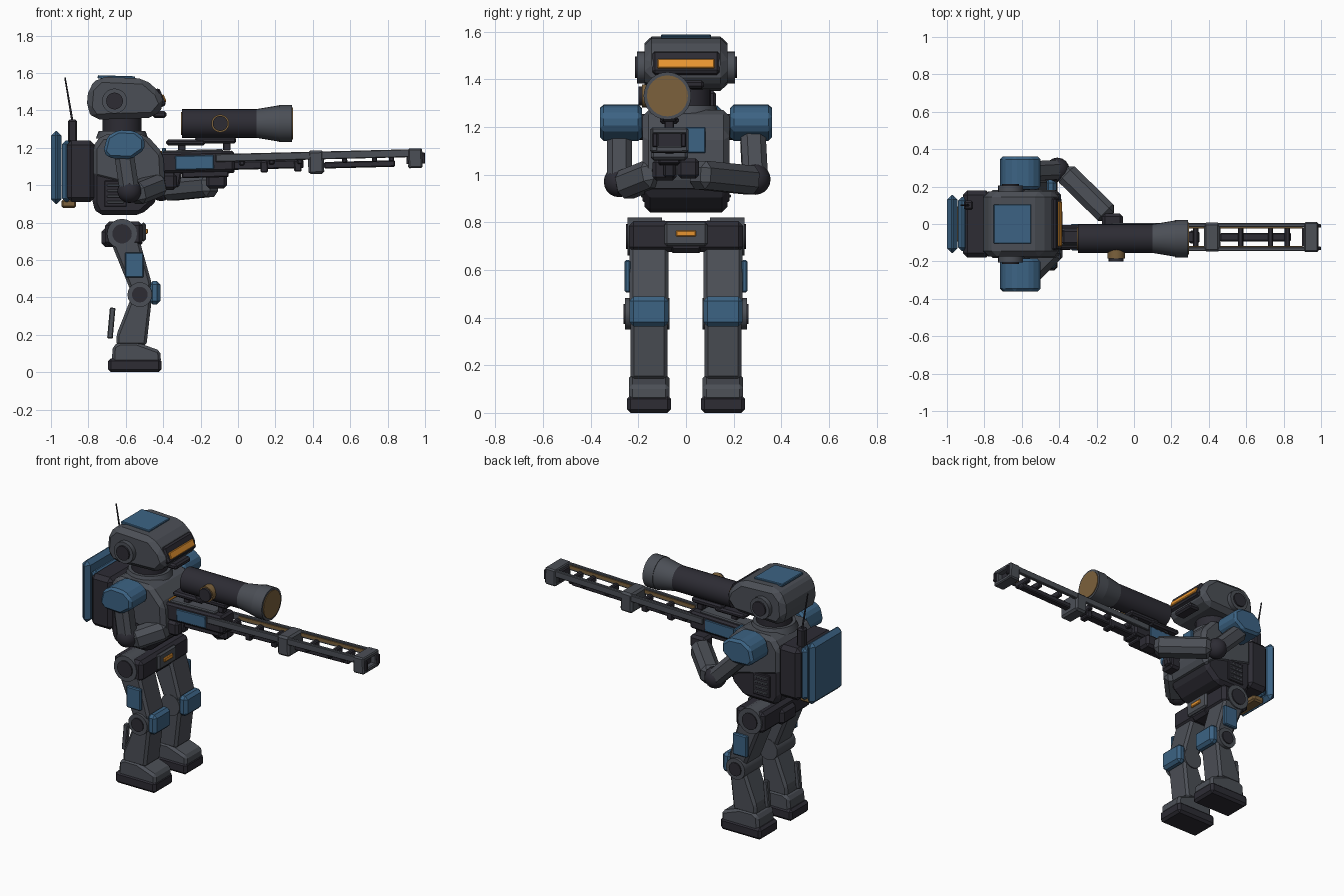
import bpy
import bmesh
from mathutils import Vector, Matrix

default_cube = bpy.data.objects.get("Cube")
if default_cube:
    bpy.data.objects.remove(default_cube, do_unlink=True)


def make_material(name, red, green, blue):
    material = bpy.data.materials.new(name)
    material.use_nodes = True
    colour = (red, green, blue, 1)
    material.diffuse_color = colour
    shader = next(n for n in material.node_tree.nodes if n.type == 'BSDF_PRINCIPLED')
    shader.inputs["Base Color"].default_value = colour
    return material


grey = make_material("steel grey", .071, .078, .093)
dark = make_material("dark gunmetal", .026, .025, .034)
blue = make_material("armour blue", .045, .125, .23)
orange = make_material("signal orange", .8, .3, .03)
bronze = make_material("lens bronze", .2, .12, .045)


def finish(name, material, mesh_builder, bevel=0, matrix=None):
    """Bevel, place and link a finished bmesh as an object."""
    if bevel:
        bmesh.ops.bevel(mesh_builder, geom=mesh_builder.edges[:], offset=bevel,
                        segments=1, affect='EDGES', clamp_overlap=True)
    bmesh.ops.recalc_face_normals(mesh_builder, faces=mesh_builder.faces[:])
    if matrix:
        mesh_builder.transform(matrix)
    mesh = bpy.data.meshes.new(name)
    mesh_builder.to_mesh(mesh)
    mesh_builder.free()
    mesh.materials.append(material)
    part = bpy.data.objects.new(name, mesh)
    bpy.context.collection.objects.link(part)
    return part


def box(name, material, centre, size, bevel=.01, pitch=0):
    builder = bmesh.new()
    bmesh.ops.create_cube(builder, size=1)
    builder.transform(Matrix.Diagonal((*size, 1)))
    place = Matrix.Translation(centre) @ Matrix.Rotation(pitch, 4, 'Y')
    return finish(name, material, builder, bevel, place)


def slab(name, material, outline, y_centre, width, bevel=.015):
    """Extrude an outline in the x-z plane across y."""
    builder = bmesh.new()
    face = builder.faces.new([builder.verts.new((x, y_centre - width / 2, z)) for x, z in outline])
    extruded = bmesh.ops.extrude_face_region(builder, geom=[face])["geom"]
    moved = [v for v in extruded if isinstance(v, bmesh.types.BMVert)]
    bmesh.ops.translate(builder, verts=moved, vec=(0, width, 0))
    return finish(name, material, builder, bevel)


def along(start, end):
    """Matrix that lays local z from start to end, and the length."""
    start, end = Vector(start), Vector(end)
    axis = end - start
    turn = axis.to_track_quat('Z', 'Y').to_matrix().to_4x4()
    return Matrix.Translation((start + end) / 2) @ turn, axis.length


def tube(name, material, start, end, radius, end_radius=None, sides=20):
    place, length = along(start, end)
    builder = bmesh.new()
    bmesh.ops.create_cone(builder, cap_ends=True, segments=sides, radius1=radius,
                          radius2=end_radius or radius, depth=length)
    part = finish(name, material, builder, matrix=place)
    for face in part.data.polygons:
        face.use_smooth = len(face.vertices) == 4
    return part


def limb(name, material, start, end, width, height, bevel=.025):
    place, length = along(start, end)
    builder = bmesh.new()
    bmesh.ops.create_cube(builder, size=1)
    builder.transform(Matrix.Diagonal((width, height, length, 1)))
    return finish(name, material, builder, bevel, place)


def ball(name, material, centre, radius):
    builder = bmesh.new()
    bmesh.ops.create_uvsphere(builder, u_segments=16, v_segments=10, radius=radius)
    part = finish(name, material, builder, matrix=Matrix.Translation(centre))
    for face in part.data.polygons:
        face.use_smooth = True


# Head
slab("helmet", grey, [(-.81, 1.41), (-.8, 1.52), (-.74, 1.58), (-.5, 1.57), (-.42, 1.5),
                      (-.39, 1.43), (-.45, 1.36), (-.77, 1.35)], 0, .35, .03)
box("helmet_top_panel", blue, (-.65, 0, 1.576), (.2, .21, .018), .004, .03)
box("visor_frame", dark, (-.425, 0, 1.465), (.05, .28, .1), .01, -.4)
box("visor", orange, (-.402, 0, 1.462), (.025, .24, .042), .004, -.4)
box("chin_vent", dark, (-.42, 0, 1.378), (.075, .15, .035))
tube("neck", dark, (-.62, 0, 1.2), (-.62, 0, 1.38), .105)
tube("collar", grey, (-.62, 0, 1.25), (-.62, 0, 1.29), .14, .125)

# Torso
slab("abdomen", dark, [(-.75, .84), (-.52, .84), (-.43, .92), (-.43, 1.1), (-.78, 1.1), (-.78, .9)], 0, .35, .025)
slab("chest", grey, [(-.78, 1.04), (-.5, .97), (-.43, .92), (-.39, 1), (-.4, 1.17),
                     (-.49, 1.27), (-.73, 1.27), (-.78, 1.2)], 0, .365, .025)
box("chest_plate", blue, (-.395, .04, 1.145), (.02, .085, .11), .005)
box("pelvis", dark, (-.61, 0, .74), (.2, .48, .13), .02)
box("pelvis_core", dark, (-.62, 0, .72), (.22, .15, .1), .02)
box("belt_plate", grey, (-.505, 0, .75), (.025, .18, .1))
box("belt_badge", orange, (-.489, 0, .753), (.014, .085, .026), .004)

# Backpack
box("backpack", dark, (-.84, 0, 1.075), (.15, .36, .33), .025)
box("backpack_shell", blue, (-.915, 0, 1.075), (.05, .29, .33), .02)
box("backpack_plate", blue, (-.972, 0, 1.095), (.056, .31, .39), .025)
box("backpack_vent", bronze, (-.905, 0, .9), (.08, .2, .045))
box("antenna_base", dark, (-.885, .1, 1.29), (.05, .05, .12))
tube("antenna", dark, (-.885, .1, 1.34), (-.925, .1, 1.575), .006, .004, 8)

for side, s in (("left", 1), ("right", -1)):
    # Ear discs and side louvers
    tube(side + "_ear", grey, (-.66, s * .16, 1.45), (-.66, s * .205, 1.45), .067)
    tube(side + "_ear_cap", dark, (-.66, s * .2, 1.45), (-.66, s * .215, 1.45), .045)
    box(side + "_louver_panel", dark, (-.655, s * .175, .955), (.12, .015, .14), .004)
    for i in range(4):
        box(side + "_louver", grey, (-.655, s * .182, .91 + i * .03), (.09, .012, .014), .003)

    # Shoulders
    slab(side + "_pauldron", blue, [(-.72, 1.18), (-.7, 1.26), (-.64, 1.295), (-.55, 1.29),
                                    (-.5, 1.25), (-.5, 1.19), (-.57, 1.14), (-.69, 1.145)],
         s * .273, .175, .015)
    tube(side + "_shoulder_axle", dark, (-.61, s * .15, 1.2), (-.61, s * .25, 1.2), .055)

    # Legs
    y = s * .155
    tube(side + "_hip", grey, (-.62, s * .1, .74), (-.62, s * .245, .74), .08)
    tube(side + "_hip_cap", dark, (-.62, s * .24, .74), (-.62, s * .252, .74), .052)
    slab(side + "_thigh", grey, [(-.69, .72), (-.63, .81), (-.55, .79), (-.46, .47),
                                 (-.49, .4), (-.56, .4)], y, .165)
    box(side + "_thigh_plate", blue, (-.555, s * .245, .573), (.1, .025, .135), .006)
    tube(side + "_knee", grey, (-.525, s * .07, .415), (-.525, s * .255, .415), .066)
    tube(side + "_knee_cap", dark, (-.525, s * .25, .415), (-.525, s * .262, .415), .042)
    box(side + "_knee_pad", blue, (-.445, y, .425), (.06, .165, .125), .018)
    slab(side + "_shin", grey, [(-.575, .39), (-.53, .43), (-.46, .4), (-.49, .14),
                                (-.65, .14), (-.65, .2)], y, .155)
    limb(side + "_heel_strut", grey, (-.685, y, .18), (-.67, y, .345), .03, .03, .005)
    slab(side + "_foot", grey, [(-.675, .05), (-.67, .14), (-.63, .162), (-.54, .16),
                                (-.415, .115), (-.412, .05)], y, .17)
    box(side + "_sole", dark, (-.552, y, .037), (.284, .185, .074), .015)

# Arms: upper arm, elbow, forearm and hand from joint positions
arms = (("left", (-.6, .28, 1.17), (-.41, .29, .98), (-.38, .285, .975), (-.13, .04, 1)),
        ("right", (-.61, -.28, 1.17), (-.58, -.28, .97), (-.56, -.27, .95), (-.41, -.12, 1.01)))
for side, shoulder, elbow, fore, wrist in arms:
    limb(side + "_upper_arm", grey, shoulder, elbow, .105, .105)
    ball(side + "_elbow", dark, elbow, .065)
    limb(side + "_forearm", grey, fore, wrist, .12, .12, .03)
box("left_hand", dark, (-.115, .01, 1.025), (.11, .09, .085), .015)
box("right_hand", dark, (-.37, -.09, 1.02), (.08, .1, .09), .015)
box("trigger_grip", dark, (-.33, -.07, 1.04), (.05, .05, .1), .01, .2)

# Long rail weapon, pitched slightly upward
AXIS_Y = -.07
SLOPE = .025


def gun_box(name, material, x_from, x_to, height, thick, width, y_shift=0, bevel=.006):
    middle = (x_from + x_to) / 2
    return box(name, material, (middle, AXIS_Y + y_shift, height + SLOPE * middle),
               (x_to - x_from, width, thick), bevel, -SLOPE)


gun_box("receiver", dark, -.42, -.02, 1.13, .11, .13, bevel=.012)
gun_box("receiver_top", grey, -.4, -.08, 1.185, .02, .09)
gun_box("stock_marker", orange, -.422, -.405, 1.18, .025, .07, bevel=.003)
gun_box("lower_receiver", dark, -.3, -.05, 1.07, .05, .09)
for s in (-1, 1):
    gun_box("receiver_panel", blue, -.335, -.13, 1.127, .075, .014, s * .064, .004)
    gun_box("barrel_rail", grey, -.12, .92, 1.148, .042, .022, s * .064, .004)
    gun_box("rail_strip", bronze, .02, .9, 1.15, .02, .008, s * .051, 0)
gun_box("rear_core", dark, -.1, .35, 1.105, .045, .06)
gun_box("front_core", dark, .46, .84, 1.095, .035, .045)
for x in (-.04, .14, .32):
    gun_box("core_block", dark, x - .02, x + .02, 1.095, .06, .07)
for x in (.02, .18, .33, .57, .73, .82):
    gun_box("rail_bridge", dark, x - .014, x + .014, 1.125, .04, .12)
gun_box("middle_clamp", grey, .375, .46, 1.112, .125, .155, bevel=.012)
# Muzzle frame made of four bars around an open bore
for s in (-1, 1):
    gun_box("muzzle_side", grey, .91, .985, 1.12, .105, .035, s * .063, .008)
    gun_box("muzzle_bar", grey, .91, .985, 1.12 + s * .039, .027, .15, bevel=.006)
gun_box("muzzle_bore", dark, .9, .95, 1.12, .06, .1, bevel=0)
for s in (-1, 1):
    gun_box("muzzle_tip", dark, .98, 1, 1.12, .06, .02, s * .06, .004)

# Scope
SCOPE_Z = 1.33


def scope_tube(name, material, x_from, x_to, radius, end_radius=None):
    return tube(name, material, (x_from, -.078, SCOPE_Z), (x_to, -.078, SCOPE_Z),
                radius, end_radius, 24)


scope_tube("scope_body", dark, -.3, .11, .077)
scope_tube("scope_flare", grey, .1, .22, .077, .097)
scope_tube("scope_bell", grey, .22, .29, .1)
scope_tube("scope_lens", bronze, .28, .295, .086)
scope_tube("scope_eyepiece", bronze, -.304, -.29, .062)
for name, material, y_end, radius in (("knob", dark, -.2, .04), ("knob_ring", bronze, -.185, .048)):
    tube("scope_" + name, material, (-.095, -.13, SCOPE_Z), (-.095, y_end, SCOPE_Z), radius)
box("scope_mount", dark, (-.12, AXIS_Y, 1.24), (.22, .07, .035))
box("scope_mount_rear", dark, (-.28, AXIS_Y, 1.228), (.21, .08, .03))
for x in (-.3, -.06):
    box("scope_post", dark, (x, AXIS_Y, 1.21), (.04, .04, .05), .004)
